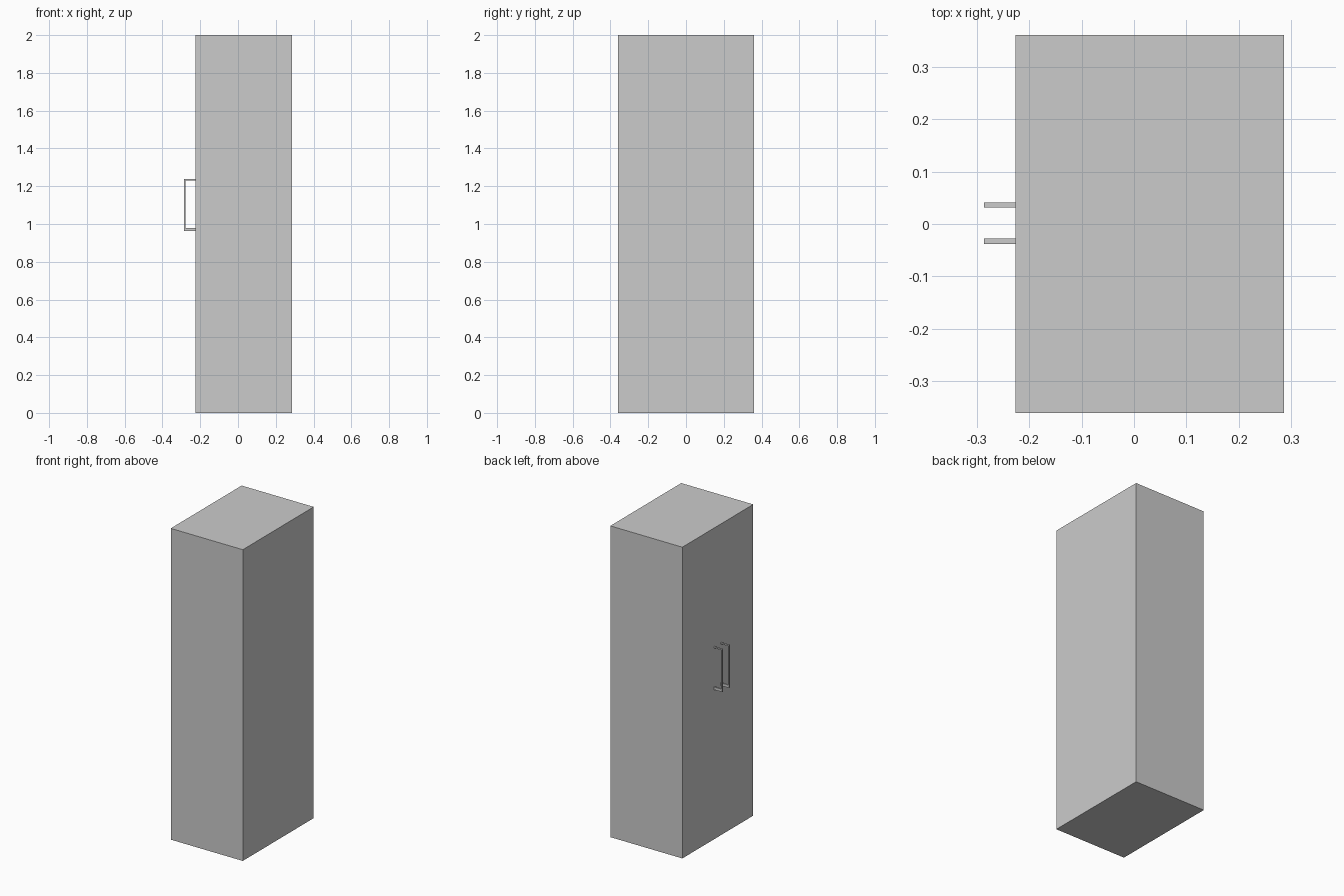
import bpy

cube = bpy.data.objects.get("Cube")
if cube:
    bpy.data.objects.remove(cube, do_unlink=True)

grey = bpy.data.materials.new("plain grey")
grey.use_nodes = True
colour = (0.6, 0.6, 0.6, 1)
grey.diffuse_color = colour
grey.node_tree.nodes["Principled BSDF"].inputs["Base Color"].default_value = colour


def box(name, x, y, z):
    """Flat-faced box spanning the given (low, high) range on each axis."""
    spans = (x, y, z)
    bpy.ops.mesh.primitive_cube_add(size=1, location=[(a + b) / 2 for a, b in spans])
    ob = bpy.context.object
    ob.name = name
    ob.scale = [b - a for a, b in spans]
    bpy.ops.object.transform_apply(location=False, rotation=False, scale=True)
    ob.data.materials.append(grey)
    return ob


# Tall cabinet body
door_x, grip_x = -0.226, -0.286
box("cabinet_body", (door_x, 0.286), (-0.36, 0.36), (0, 2))

# A pair of bar handles on the door side
for side, y in (("left", (0.031, 0.041)), ("right", (-0.038, -0.028))):
    box(side + "_handle_grip", (grip_x, grip_x + 0.008), y, (0.98, 1.23))
    box(side + "_handle_top_arm", (grip_x, door_x), y, (1.23, 1.238))
    box(side + "_handle_bottom_arm", (grip_x, door_x), y, (0.963, 0.98))
